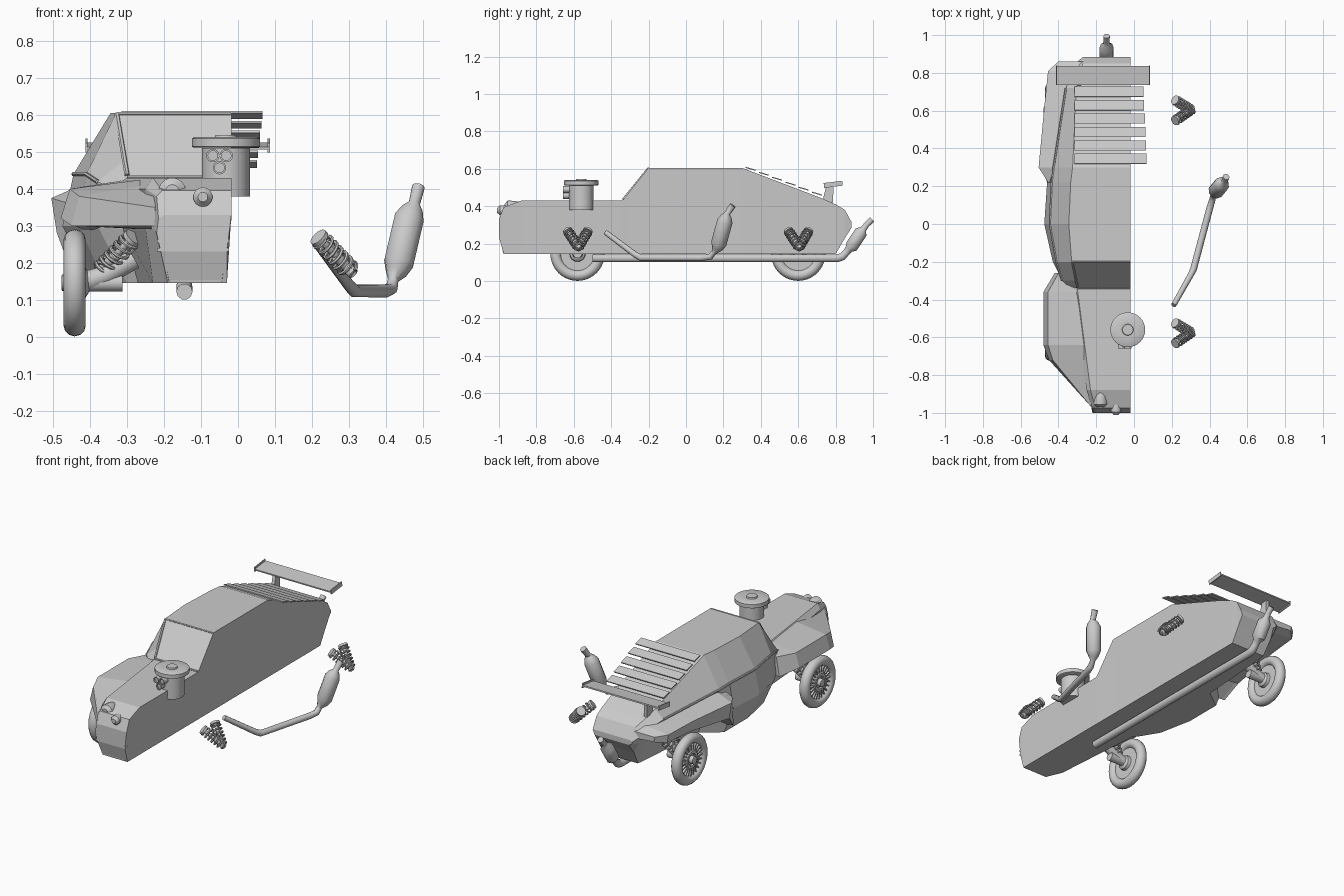
import bpy, bmesh, math
from mathutils import Vector, Matrix

if "Cube" in bpy.data.objects:
    bpy.data.objects.remove(bpy.data.objects["Cube"])

CX = -0.033  # car centre plane


def mesh(name, verts, faces, smooth=False):
    me = bpy.data.meshes.new(name)
    bm = bmesh.new()
    vs = [bm.verts.new(v) for v in verts]
    for f in faces:
        bm.faces.new([vs[i] for i in f])
    bmesh.ops.recalc_face_normals(bm, faces=bm.faces)
    bm.to_mesh(me)
    bm.free()
    ob = bpy.data.objects.new(name, me)
    bpy.context.collection.objects.link(ob)
    return ob


def loft(name, rings):
    n = len(rings[0])
    verts = [p for r in rings for p in r]
    faces = [list(range(n)), list(range(len(verts) - n, len(verts)))]
    for i in range(len(rings) - 1):
        for j in range(n):
            k = (j + 1) % n
            faces.append([i * n + j, i * n + k, (i + 1) * n + k, (i + 1) * n + j])
    return mesh(name, verts, faces)


def smooth(ob):
    bpy.ops.object.select_all(action='DESELECT')
    ob.select_set(True)
    bpy.context.view_layer.objects.active = ob
    bpy.ops.object.shade_smooth_by_angle(angle=math.radians(40))


def tube(name, pts, radii, res=3):
    cu = bpy.data.curves.new(name, 'CURVE')
    cu.dimensions = '3D'
    cu.bevel_depth = 1.0
    cu.bevel_resolution = res
    cu.use_fill_caps = True
    sp = cu.splines.new('POLY')
    sp.points.add(len(pts) - 1)
    for i, p in enumerate(pts):
        sp.points[i].co = (*p, 1)
        sp.points[i].radius = radii[i] if isinstance(radii, (list, tuple)) else radii
    ob = bpy.data.objects.new(name, cu)
    bpy.context.collection.objects.link(ob)
    bpy.ops.object.select_all(action='DESELECT')
    ob.select_set(True)
    bpy.context.view_layer.objects.active = ob
    bpy.ops.object.convert(target='MESH')
    ob = bpy.context.view_layer.objects.active
    smooth(ob)
    return ob


def lathe(name, centre, axis, profile, n=24):
    # profile: (distance along axis, radius)
    q = Vector(axis).to_track_quat('Z', 'Y')
    rings = [[Vector(centre) + q @ Vector((r * math.cos(2 * math.pi * i / n), r * math.sin(2 * math.pi * i / n), d))
              for i in range(n)] for d, r in profile]
    ob = loft(name, rings)
    smooth(ob)
    return ob


def box(name, centre, size, rot_x=0.0):
    bm = bmesh.new()
    bmesh.ops.create_cube(bm, size=1, matrix=Matrix.Translation(centre) @ Matrix.Rotation(rot_x, 4, 'X')
                          @ Matrix.Diagonal((*size, 1)))
    me = bpy.data.meshes.new(name)
    bm.to_mesh(me)
    bm.free()
    ob = bpy.data.objects.new(name, me)
    bpy.context.collection.objects.link(ob)
    return ob


# half body: y, floor z, floor edge x, flank (x, z), belt (x, z), roof edge x, top z
stations = [
    (-1.0, .235, -.21, -.22, .28, -.215, .32, -.20, .33),
    (-.975, .145, -.19, -.225, .29, -.22, .38, -.205, .395),
    (-.88, .145, -.23, -.25, .29, -.25, .40, -.23, .43),
    (-.34, .145, -.27, -.31, .29, -.34, .40, -.30, .43),
    (-.30, .145, -.30, -.38, .30, -.38, .42, -.305, .48),
    (-.20, .145, -.36, -.43, .30, -.41, .44, -.33, .605),
    (0.0, .145, -.40, -.475, .30, -.445, .44, -.345, .605),
    (.22, .145, -.40, -.46, .30, -.435, .44, -.335, .605),
    (.30, .145, -.29, -.34, .29, -.425, .43, -.325, .605),
    (.72, .145, -.26, -.30, .29, -.36, .40, -.305, .445),
    (.80, .145, -.25, -.30, .29, -.33, .37, -.29, .41),
    (.85, .23, -.26, -.29, .29, -.31, .34, -.27, .38),
    (.885, .285, -.25, -.27, .295, -.27, .305, -.26, .315)]
loft("body", [[(-.03, y, zf), (x1, y, zf), (x2, y, z2), (x3, y, z3), (x4, y, zt), (-.018, y, zt)]
              for y, zf, x1, x2, z2, x3, z3, x4, zt in stations])

# fenders: y, inner x, inner top z, outer top (x, z), lip (x, z)
front = [(-.97, -.21, .38, -.225, .35, -.225, .30), (-.72, -.25, .41, -.43, .38, -.45, .30),
         (-.64, -.26, .425, -.455, .40, -.48, .32), (-.36, -.30, .425, -.455, .40, -.48, .32),
         (-.26, -.34, .42, -.40, .40, -.42, .29)]
rear = [(.22, -.38, .43, -.455, .36, -.46, .20), (.30, -.38, .425, -.505, .375, -.49, .28),
        (.62, -.34, .40, -.475, .38, -.465, .32), (.81, -.29, .385, -.455, .37, -.445, .32),
        (.86, -.27, .36, -.40, .36, -.395, .33)]
for name, rows in (("front_fender", front), ("rear_fender", rear)):
    loft(name, [[(xi, y, zi), (xo, y, zo), (xl, y, zl), (xl + .02, y, zl), (xi, y, zl - .01)]
                for y, xi, zi, xo, zo, xl, zl in rows])

# window pillars and belt strip
tube("windshield_pillar", [(-.30, -.335, .437), (-.328, -.20, .603)], .007, 1)
tube("windshield_header", [(-.328, -.20, .603), (-.02, -.20, .603)], .005, 1)
tube("windshield_sill", [(-.30, -.34, .432), (-.02, -.34, .432)], .005, 1)
tube("belt_strip", [(-.38, -.30, .42), (-.41, -.20, .44), (-.445, 0, .44), (-.435, .22, .44),
                    (-.425, .30, .43), (-.36, .72, .40)], .006, 1)

# nose grille
for z in (.235, .258, .282):
    box("grille_rib", (-.122, -.99, z), (.195, .02, .01))
tube("grille_frame", [(-.20, -.988, .22), (-.185, -.972, .152), (-.045, -.972, .152),
                      (-.035, -.988, .22), (-.20, -.988, .22)], .006, 1)

# headlights
for x, z, r, y0 in ((-.178, .393, .037, -.87), (-.095, .378, .026, -.91)):
    lathe("headlight", (x, y0, z), (0, -1, 0),
          [(0, r * .5), (.02, r * .85), (.07, r), (.085, r), (.09, r * .8), (.10, r * .5)])

# engine intake on the hood
lathe("intake", (CX, -.56, 0), (0, 0, 1), [(.38, .065), (.51, .065)], 28)
lathe("intake_cap", (CX, -.56, 0), (0, 0, 1),
      [(.512, .088), (.514, .092), (.536, .092), (.54, .086), (.538, .03), (.546, .028)], 32)
for x, z in ((-.068, .49), (-.032, .49), (-.05, .457)):
    lathe("intake_pipe", (x, -.60, z), (0, -1, 0), [(0, .018), (.058, .018), (.058, .013), (.05, .013)], 16)

# rear window louvers
for i in range(6):
    y, z = .345 + .071 * i, .60 - .0265 * i
    right = .066 - .003 * i
    box("louver", ((-.315 + right) / 2, y, z), (.315 + right, .055, .006), -.28)

# rear wing with end plates
box("wing", (-.163, .787, .516), (.49, .10, .008), .12)
for x in (-.41, .083):
    box("wing_end", (x, .787, .517), (.006, .10, .026), .12)
strut = [(.73, .43), (.785, .42), (.79, .515), (.75, .51)]
loft("wing_strut", [[(x, y, z) for y, z in strut] for x in (-.30, -.28)])

# exhausts with mufflers
tube("rear_exhaust", [(-.145, -.5, .122), (-.145, .81, .122), (-.145, .835, .13), (-.145, .855, .15), (-.145, .87, .17),
                      (-.145, .885, .185), (-.145, .935, .26), (-.145, .95, .28), (-.145, .965, .30),
                      (-.145, .995, .33)],
     [.022, .022, .022, .02, .022, .037, .037, .018, .016, .017])
tube("side_exhaust", [(.21, -.43, .26), (.30, -.27, .14), (.315, -.24, .124), (.40, .08, .124), (.415, .13, .13),
                      (.42, .15, .155), (.428, .165, .175), (.435, .175, .20), (.463, .208, .32), (.472, .215, .345),
                      (.477, .22, .36), (.488, .25, .405)],
     [.014, .016, .018, .018, .017, .015, .03, .042, .042, .03, .016, .018])


# paired coil springs
def spring(a, b):
    a, b = Vector(a), Vector(b)
    q = (b - a).to_track_quat('Z', 'Y')
    length, n = (b - a).length, 84
    coil = []
    for i in range(n + 1):
        t = 2 * math.pi * 6 * i / n
        coil.append(a + q @ Vector((.025 * math.cos(t), .025 * math.sin(t), length * (.1 + .85 * i / n))))
    tube("spring_coil", coil, .005, 1)
    tube("spring_rod", [a, a.lerp(b, .5), a.lerp(b, .52), b], [.015, .015, .010, .010])
    lathe("spring_seat", b, b - a, [(-.008, .026), (.004, .026)], 16)


for yc in (-.58, .60):
    for s in (-1, 1):
        spring((CX + s * .345, yc + .012, .17), (CX + s * .252, yc - .052, .268))
        spring((CX + s * .345, yc - .002, .17), (CX + s * .252, yc + .055, .268))

    # wheel: tyre, rim, spokes, hub, axle
    c = Vector((-.442, yc, .146))
    n, m = 40, 12
    tv = [c + Vector((.030 * math.sin(b * 2 * math.pi / m),
                      (.116 + .029 * math.cos(b * 2 * math.pi / m)) * math.cos(a * 2 * math.pi / n),
                      (.116 + .029 * math.cos(b * 2 * math.pi / m)) * math.sin(a * 2 * math.pi / n)))
          for a in range(n) for b in range(m)]
    tf = [[a * m + b, a * m + (b + 1) % m, (a + 1) % n * m + (b + 1) % m, (a + 1) % n * m + b]
          for a in range(n) for b in range(m)]
    smooth(mesh("tyre", tv, tf))
    lathe("rim_disc", c, (-1, 0, 0), [(-.012, .092), (.004, .092), (.010, .06), (.02, .05), (.02, .035), (.012, .03)], 32)
    for i in range(22):
        a = 2 * math.pi * i / 22
        box("spoke", c + Vector((-.012, .075 * math.cos(a), .075 * math.sin(a))), (.014, .034, .007), a)
    lathe("hub", c, (-1, 0, 0), [(.0, .022), (.034, .022), (.036, .016)], 16)
    lathe("axle", c, (1, 0, 0), [(0, .045), (.03, .04), (.04, .024), (.13, .024)], 16)
    tube("suspension_arm", [c + Vector((.02, 0, 0)), (-.36, yc, .165), (-.28, yc, .21)], [.03, .028, .028])
